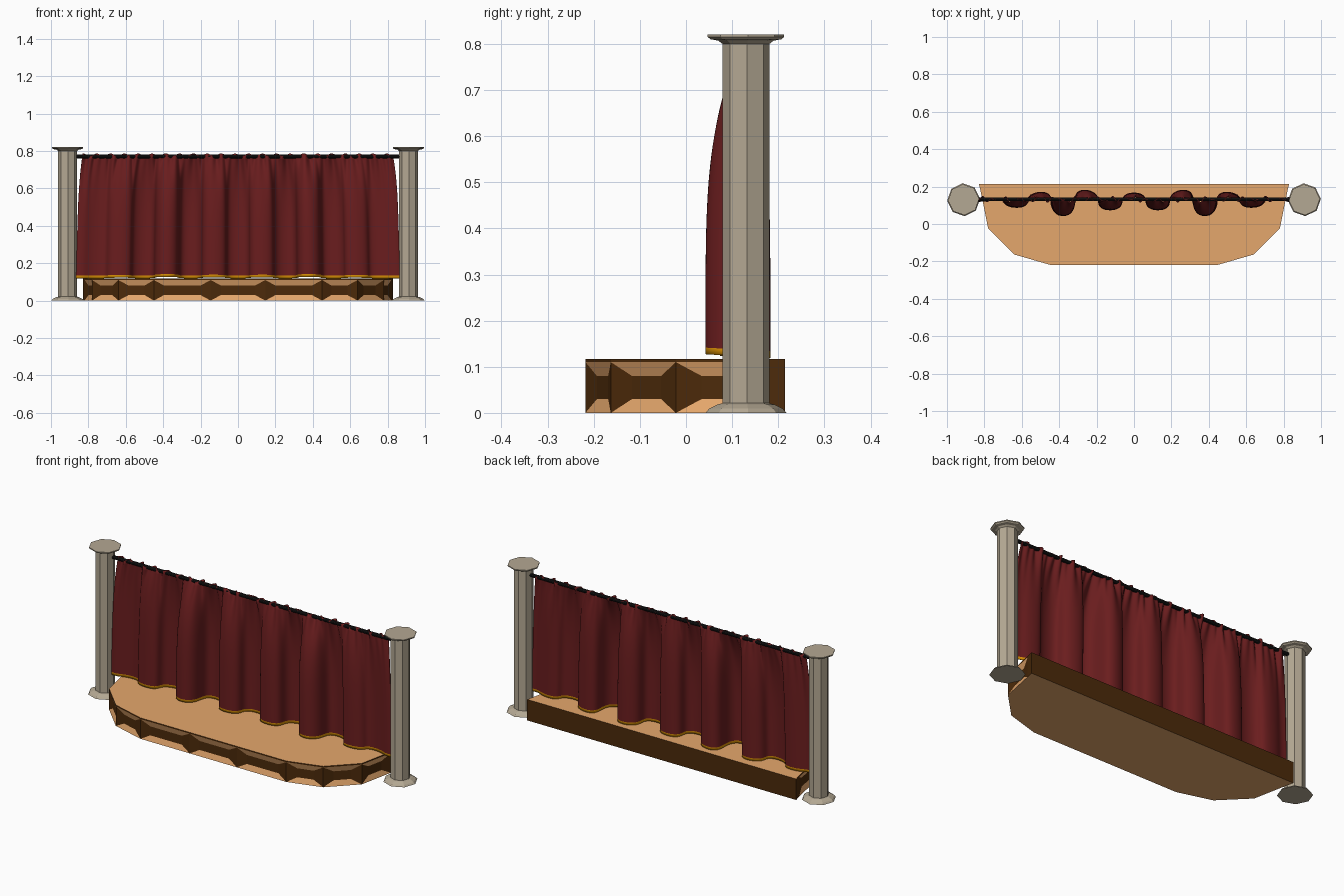
import bpy, bmesh, math
from mathutils import Vector

if "Cube" in bpy.data.objects:
    bpy.data.objects.remove(bpy.data.objects["Cube"], do_unlink=True)


def material(name, r, g, b):
    """Flat colour from 0-255 display values, stored as linear."""
    lin = [((c / 255 + 0.055) / 1.055) ** 2.4 for c in (r, g, b)] + [1]
    m = bpy.data.materials.new(name)
    m.use_nodes = True
    m.diffuse_color = lin
    m.node_tree.nodes["Principled BSDF"].inputs["Base Color"].default_value = lin
    return m


STONE = material("stone", 180, 168, 147)
TAN = material("tan wood", 229, 167, 108)
BROWN = material("dark brown wood", 76, 42, 10)
RED = material("red cloth", 106, 29, 30)
GOLD = material("gold hem", 232, 155, 5)
BLACK = material("black metal", 22, 22, 22)


def finish(name, bm, mats):
    mesh = bpy.data.meshes.new(name)
    bm.to_mesh(mesh)
    bm.free()
    for m in mats:
        mesh.materials.append(m)
    ob = bpy.data.objects.new(name, mesh)
    bpy.context.scene.collection.objects.link(ob)
    return ob


def face(bm, points, mat=0):
    f = bm.faces.new([bm.verts.new(p) for p in points])
    f.material_index = mat
    return f


def lathe(name, profile, sides, turn, mats):
    """Faceted solid of revolution from (radius, z) pairs."""
    bm = bmesh.new()
    rings = [[bm.verts.new((r * math.cos(turn + math.tau * i / sides),
                            r * math.sin(turn + math.tau * i / sides), z))
              for i in range(sides)] for r, z in profile]
    for a, b in zip(rings, rings[1:]):
        for i in range(sides):
            j = (i + 1) % sides
            bm.faces.new((a[i], a[j], b[j], b[i]))
    bm.faces.new(rings[0][::-1])
    bm.faces.new(rings[-1])
    return finish(name, bm, mats)


# Stage outline: right half mirrored to the left, running left to right
half = [(0.146, -0.218), (0.45, -0.218), (0.64, -0.163), (0.78, -0.022),
        (0.82, 0.175), (0.83, 0.215)]
outline = [(-x, y) for x, y in reversed(half)] + half
BODY_TOP, STAGE_TOP = 0.11, 0.117

# Stage body: each front and side panel is a shallow sloped pocket
bm = bmesh.new()
face(bm, [(x, y, 0) for x, y in reversed(outline)])
face(bm, [(x, y, BODY_TOP) for x, y in outline])
last = len(outline) - 2
for i, (a, b) in enumerate(zip(outline, outline[1:])):
    a, b = Vector((*a, 0)), Vector((*b, 0))
    up = Vector((0, 0, BODY_TOP))
    outer = [a, b, b + up, a + up]
    if i in (0, last):
        face(bm, outer, 1)
        continue
    along = (b - a).normalized()
    inward = Vector((-along.y, along.x, 0)) * 0.01
    side, rise = along * 0.055, Vector((0, 0, 0.03))
    inner = [a + side + rise, b - side + rise,
             b - side + up - rise, a + side + up - rise]
    inner = [p + inward for p in inner]
    face(bm, inner, 1)
    for k in range(4):
        n = (k + 1) % 4
        face(bm, [outer[k], outer[n], inner[n], inner[k]], k % 2)
l, r = outline[0], outline[-1]
face(bm, [(*r, 0), (*l, 0), (*l, BODY_TOP), (*r, BODY_TOP)], 1)
bmesh.ops.remove_doubles(bm, verts=bm.verts, dist=0.0001)
finish("stage_body", bm, [TAN, BROWN])

# Stage floor: thin board with a dark edge
bm = bmesh.new()
base = face(bm, [(x, y, BODY_TOP) for x, y in outline])
ext = bmesh.ops.extrude_face_region(bm, geom=[base], use_keep_orig=True)
bmesh.ops.translate(bm, vec=(0, 0, STAGE_TOP - BODY_TOP),
                    verts=[v for v in ext["geom"] if isinstance(v, bmesh.types.BMVert)])
bmesh.ops.recalc_face_normals(bm, faces=bm.faces)
for f in bm.faces:
    f.material_index = 0 if f.normal.z > 0.5 else 1
finish("stage_floor", bm, [TAN, BROWN])

# Columns with stepped feet and caps
column = [(0.088, 0), (0.08, 0.009), (0.062, 0.018), (0.051, 0.021),
          (0.051, 0.8), (0.06, 0.807), (0.077, 0.81), (0.083, 0.815), (0.083, 0.82)]
for name, side in (("left_column", 1), ("right_column", -1)):
    ob = lathe(name, column, 8, math.radians(3), [STONE])
    ob.location = (0.911 * side, 0.13, 0)

# Curtain rod
rod = lathe("curtain_rod", [(0.01, -0.87), (0.01, 0.87)], 10, 0, [BLACK])
rod.rotation_euler = (0, math.pi / 2, 0)
rod.location = (0, 0.132, 0.77)


def curtain_point(u, t):
    """Cloth position: u runs -1..1 across, t runs 0..1 upward."""
    x = u * 0.85
    hang = 1 - t ** 4.5
    amp = 0.045 * (1 - abs(u) ** 4) + 0.034 * math.exp(-((abs(x) - 0.36) / 0.12) ** 2)
    phase = math.tau * x / 0.25
    gather = (0.6 * math.sin(x * 150) + 0.5 * math.sin(x * 97 + 1)
              + 0.4 * math.sin(x * 61 + 2))
    y = 0.132 - 0.011 * hang + amp * hang * math.cos(phase) + 0.012 * t ** 6 * gather
    z = 0.119 + 0.66 * t + 0.007 * t ** 7 * math.sin(x * 83 + 3)
    z += 0.004 * (1 - t) * (1 - math.cos(phase)) * amp / 0.075
    # Folds bulge sideways and the outer edges flare below the rod
    x += 0.016 * hang * math.sin(2 * phase) * (1 - abs(u) ** 6)
    x *= 1 + 0.018 * (1 - t) - 0.025 * t ** 5
    return x, y, z


# Curtain with a gold strip along the bottom
bm = bmesh.new()
cols = 320
levels = [0, 0.022] + [0.022 + 0.978 * k / 32 for k in range(1, 33)]
grid = [[bm.verts.new(curtain_point(2 * i / cols - 1, t)) for i in range(cols + 1)]
        for t in levels]
for k in range(len(levels) - 1):
    for i in range(cols):
        f = bm.faces.new((grid[k][i], grid[k][i + 1], grid[k + 1][i + 1], grid[k + 1][i]))
        f.smooth = True
        f.material_index = 1 if k == 0 else 0
curtain = finish("curtain", bm, [RED, GOLD])
solid = curtain.modifiers.new("thickness", "SOLIDIFY")
solid.thickness = 0.004
solid.offset = 0
